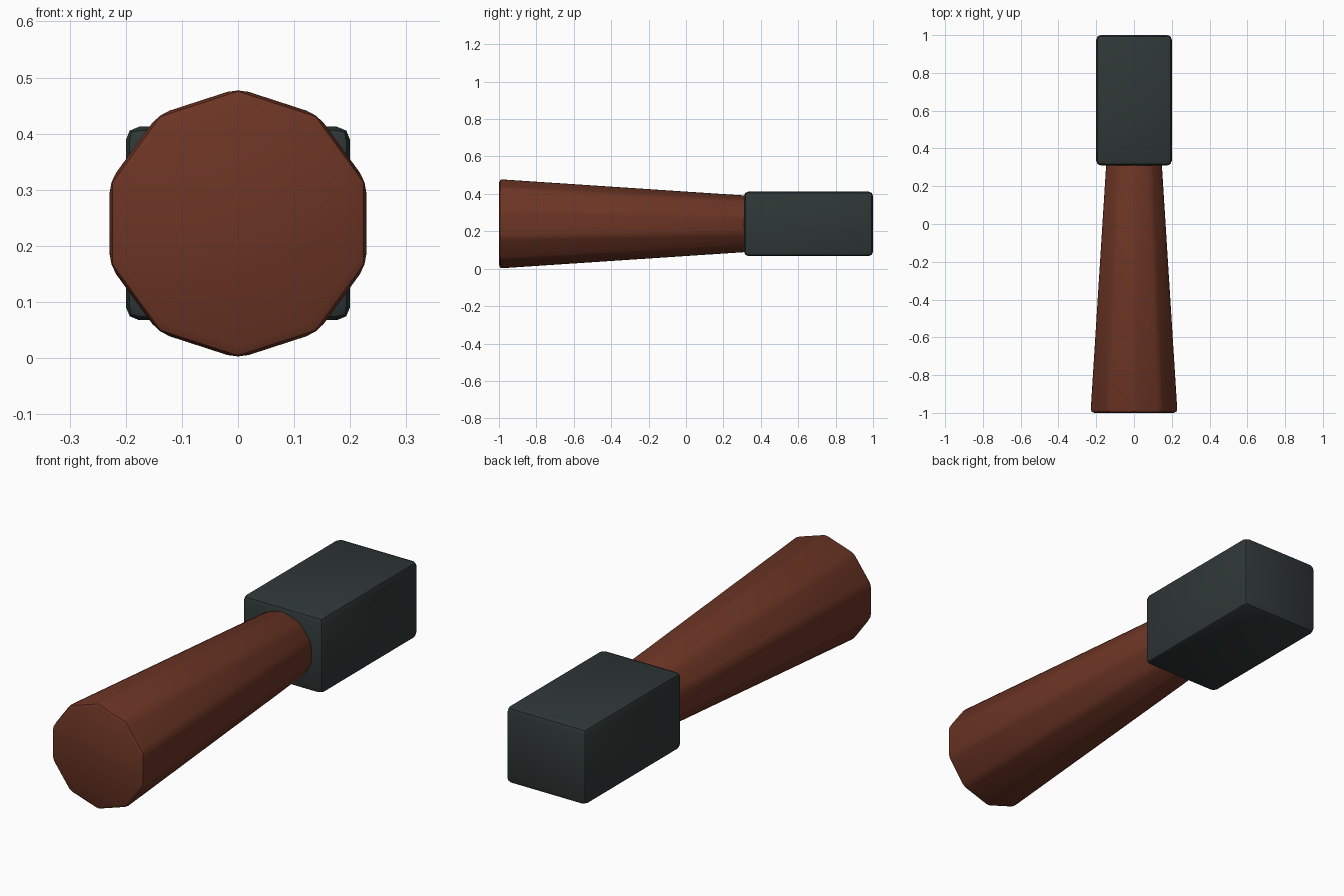
import bpy
import math

cube = bpy.data.objects.get("Cube")
if cube:
    bpy.data.objects.remove(cube, do_unlink=True)


def material(name, color):
    mat = bpy.data.materials.new(name)
    mat.use_nodes = True
    mat.diffuse_color = color
    bsdf = next(n for n in mat.node_tree.nodes if n.type == 'BSDF_PRINCIPLED')
    bsdf.inputs["Base Color"].default_value = color
    return mat


def finish(name, mat, width):
    # Name the active part, round its edges and shade it
    obj = bpy.context.object
    obj.name = name
    obj.data.materials.append(mat)
    bpy.ops.object.transform_apply(location=False, rotation=True, scale=True)
    bevel = obj.modifiers.new("rounded_edges", 'BEVEL')
    bevel.width = width
    bevel.segments = 2
    bevel.limit_method = 'ANGLE'
    bevel.angle_limit = math.radians(30)
    bpy.ops.object.modifier_apply(modifier=bevel.name)
    bpy.ops.object.shade_smooth_by_angle(angle=math.radians(30))
    return obj


brown = material("brown_wood", (0.148, 0.035, 0.018, 1))
dark = material("dark_steel", (0.028, 0.039, 0.037, 1))

AXIS_Z = 0.24

# Tapered ten-sided handle, wide at the front, its narrow end set into the head
front_y, end_y = -1.0, 0.36
bpy.ops.mesh.primitive_cone_add(
    vertices=10, radius1=0.242, radius2=0.152, depth=end_y - front_y,
    location=(0, (front_y + end_y) / 2, AXIS_Z),
    rotation=(-math.pi / 2, 0, 0))
finish("handle", brown, 0.02)

# Block head
bpy.ops.mesh.primitive_cube_add(size=1, location=(0, 0.655, AXIS_Z))
bpy.context.object.scale = (0.4, 0.69, 0.345)
finish("head", dark, 0.024)
